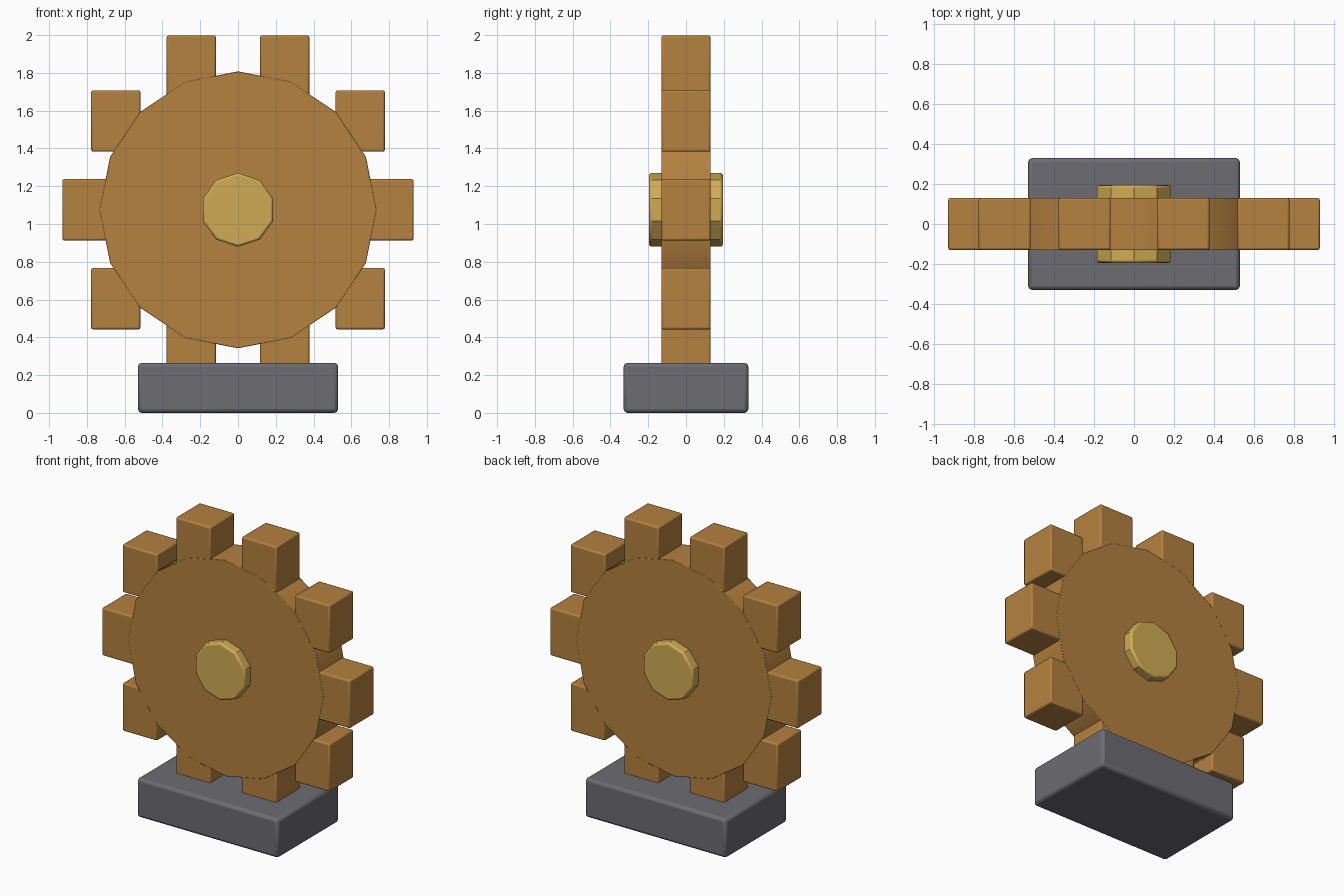
import bpy
import bmesh
from math import sin, cos, tau, radians
from mathutils import Vector

cube = bpy.data.objects.get("Cube")
if cube:
    bpy.data.objects.remove(cube, do_unlink=True)

AXLE_Z = 1.075


def make_material(name, rgb):
    mat = bpy.data.materials.new(name)
    mat.use_nodes = True
    mat.diffuse_color = (*rgb, 1)
    mat.node_tree.nodes["Principled BSDF"].inputs["Base Color"].default_value = (*rgb, 1)
    return mat


bronze = make_material("bronze_brown", (0.46, 0.22, 0.05))
brass = make_material("brass_gold", (0.64, 0.41, 0.09))
stone = make_material("stone_grey", (0.15, 0.15, 0.17))


def finish(name, bm, location, mat, bevel):
    """Turn a bmesh into an object with softened edges."""
    mesh = bpy.data.meshes.new(name)
    bmesh.ops.recalc_face_normals(bm, faces=bm.faces)
    bm.to_mesh(mesh)
    bm.free()
    mesh.materials.append(mat)
    obj = bpy.data.objects.new(name, mesh)
    obj.location = location
    bpy.context.collection.objects.link(obj)
    mod = obj.modifiers.new("soft_edges", 'BEVEL')
    mod.width = bevel
    mod.segments = 2
    mod.limit_method = 'ANGLE'
    mod.angle_limit = radians(40)
    bpy.ops.object.select_all(action='DESELECT')
    obj.select_set(True)
    bpy.context.view_layer.objects.active = obj
    bpy.ops.object.shade_smooth_by_angle(angle=radians(30))
    return obj


def box(name, location, size, mat, bevel):
    bm = bmesh.new()
    bmesh.ops.create_cube(bm, size=1)
    bmesh.ops.scale(bm, vec=Vector(size), verts=bm.verts)
    return finish(name, bm, location, mat, bevel)


def disc(name, sides, radius, half_depth, mat, bevel):
    """Prism along y with one corner pointing straight up."""
    bm = bmesh.new()
    ring = [bm.verts.new((radius * sin(tau * i / sides), -half_depth,
                          radius * cos(tau * i / sides))) for i in range(sides)]
    face = bm.faces.new(ring)
    result = bmesh.ops.extrude_face_region(bm, geom=[face], use_keep_orig=True)
    moved = [g for g in result["geom"] if isinstance(g, bmesh.types.BMVert)]
    bmesh.ops.translate(bm, vec=(0, 2 * half_depth, 0), verts=moved)
    return finish(name, bm, (0, 0, AXLE_Z), mat, bevel)


# Plinth
box("base", (0, 0, 0.1325), (1.06, 0.66, 0.265), stone, 0.02)

# Wheel and its hub
disc("gear_wheel", 16, 0.733, 0.131, bronze, 0.003)
disc("hub", 10, 0.195, 0.195, brass, 0.012)

# Upright teeth around the rim
TEETH = 10
for i in range(TEETH):
    a = tau * i / TEETH
    box(f"tooth_{i + 1}", (0.8 * cos(a), 0, AXLE_Z + 0.8 * sin(a)),
        (0.26, 0.26, 0.325), bronze, 0.01)
